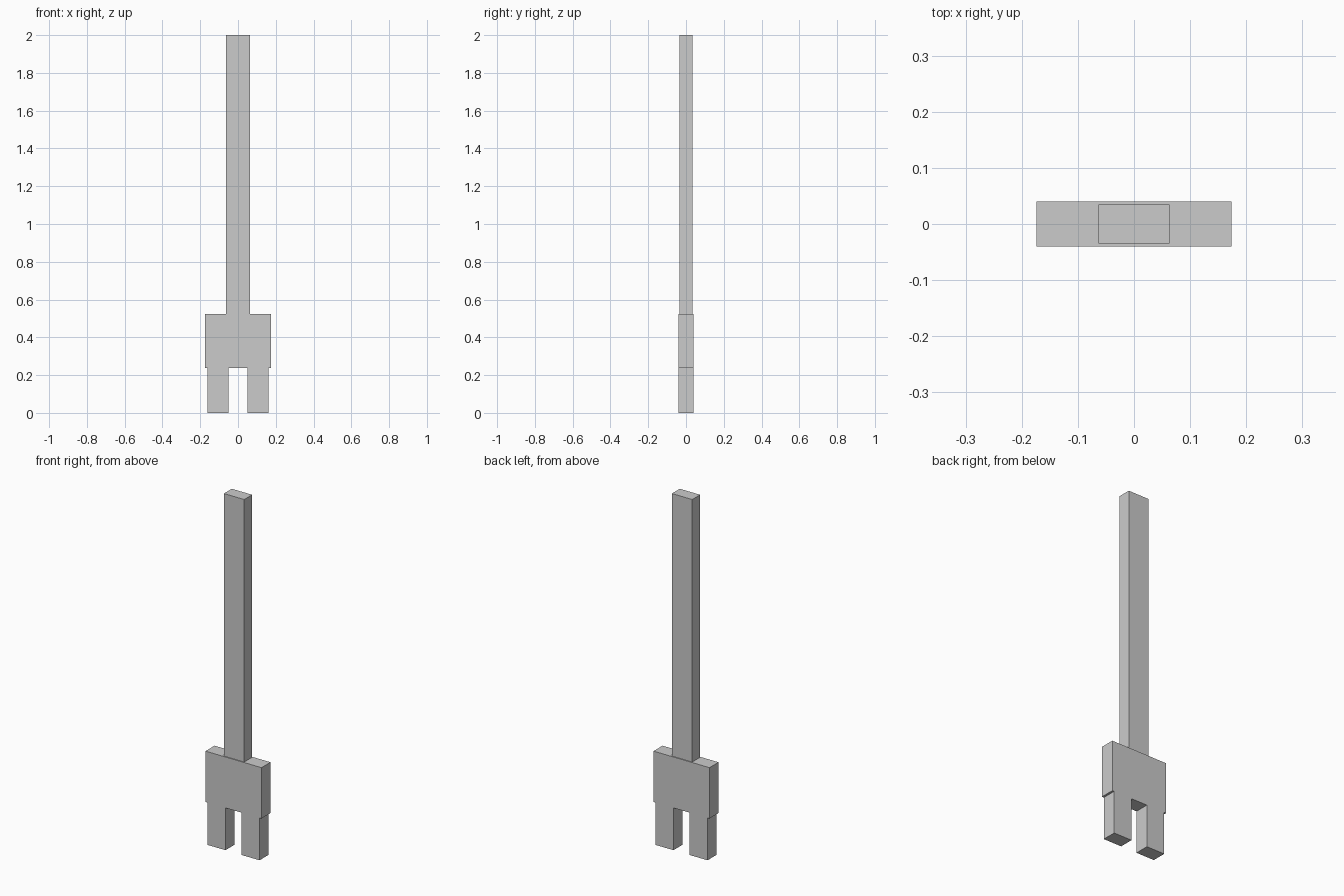
import bpy

if "Cube" in bpy.data.objects:
    bpy.data.objects.remove(bpy.data.objects["Cube"])


def box(name, x, y, z):
    """Axis-aligned box from (min, max) ranges."""
    bpy.ops.mesh.primitive_cube_add(size=1, location=[(a + b) / 2 for a, b in (x, y, z)])
    obj = bpy.context.object
    obj.name = name
    obj.scale = [b - a for a, b in (x, y, z)]
    bpy.ops.object.transform_apply(location=False, rotation=False, scale=True)
    return obj


DEPTH = (-0.04, 0.04)
HEAD_BOTTOM, HEAD_TOP = 0.238, 0.524

# Long handle standing on the head
box("shaft", (-0.063, 0.063), (-0.035, 0.035), (HEAD_TOP, 2.0))

# Wide block joining shaft and prongs
box("head", (-0.174, 0.174), DEPTH, (HEAD_BOTTOM, HEAD_TOP))

# Two prongs, flush with the head front and back
for side, name in ((-1, "left_prong"), (1, "right_prong")):
    xs = sorted((side * 0.05, side * 0.162))
    box(name, xs, DEPTH, (0.0, HEAD_BOTTOM))
